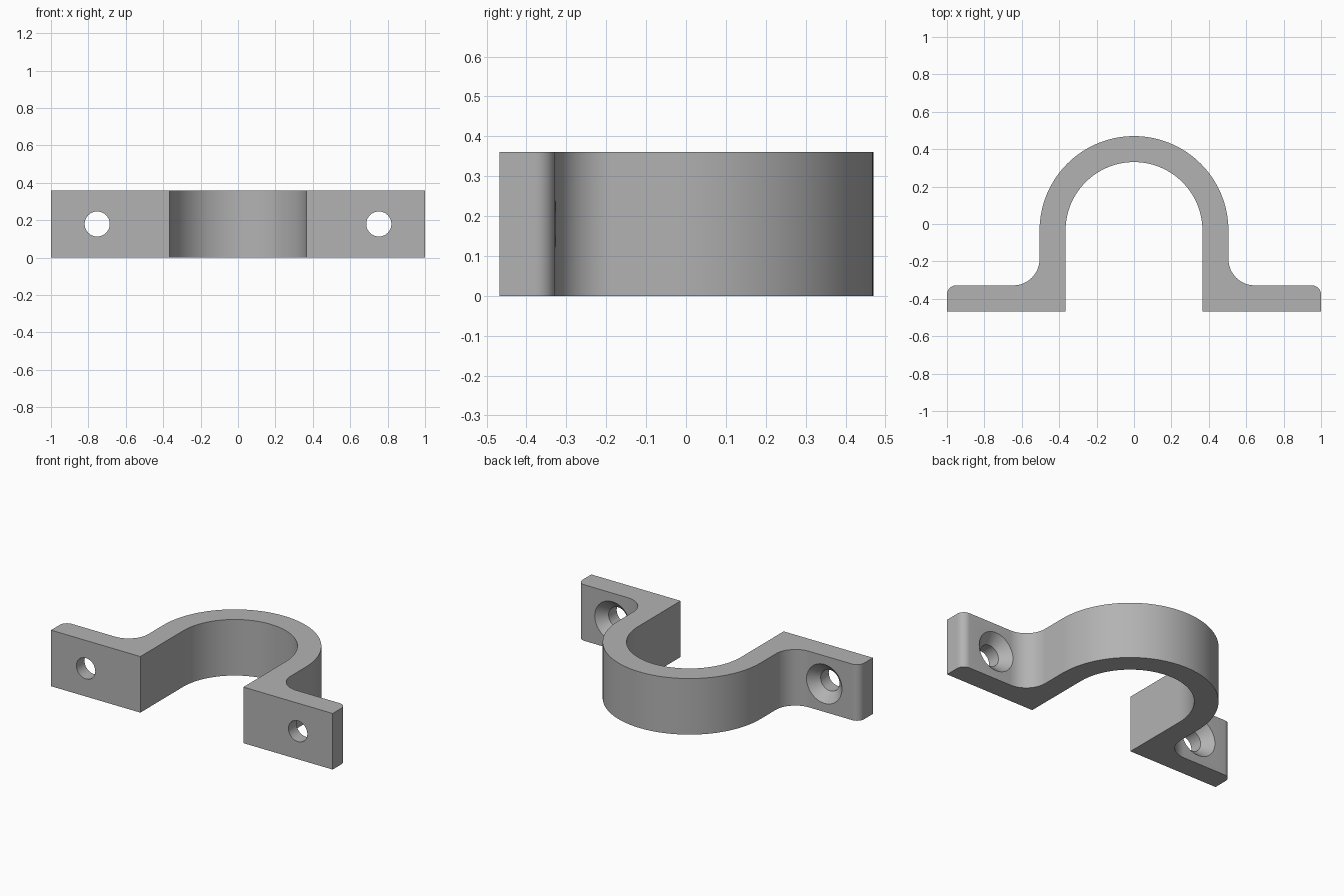
import bpy, bmesh, math
from math import cos, sin, radians

cube = bpy.data.objects.get("Cube")
if cube:
    bpy.data.objects.remove(cube, do_unlink=True)

HEIGHT = 0.36
WALL = 0.14
R_OUT, R_IN = 0.505, 0.366
ARC_Y, BASE_Y = -0.035, -0.468
FLANGE_Y = BASE_Y + WALL
FILLET, CORNER = 0.14, 0.05
HOLE_X, HOLE_R, SINK_R = 0.753, 0.067, 0.125

steel = bpy.data.materials.new("plain_grey")
steel.use_nodes = True
grey = (0.45, 0.45, 0.45, 1)
steel.diffuse_color = grey
steel.node_tree.nodes["Principled BSDF"].inputs["Base Color"].default_value = grey


def arc(cx, cy, r, start, end, steps):
    angles = [radians(start + (end - start) * i / steps) for i in range(steps + 1)]
    return [(cx + r * cos(a), cy + r * sin(a)) for a in angles]


def make_object(name, bm):
    bmesh.ops.recalc_face_normals(bm, faces=bm.faces)
    mesh = bpy.data.meshes.new(name)
    bm.to_mesh(mesh)
    bm.free()
    obj = bpy.data.objects.new(name, mesh)
    bpy.context.collection.objects.link(obj)
    mesh.materials.append(steel)
    return obj


# Clamp outline: right flange edge, fillet and leg, mirrored round the arch
side = [(1, BASE_Y)]
side += arc(1 - CORNER, FLANGE_Y - CORNER, CORNER, 0, 90, 10)
side += arc(R_OUT + FILLET, FLANGE_Y + FILLET, FILLET, 270, 180, 16)
outline = side + arc(0, ARC_Y, R_OUT, 0, 180, 64)
outline += [(-x, y) for x, y in reversed(side)]
outline += [(-R_IN, BASE_Y)] + arc(0, ARC_Y, R_IN, 180, 0, 64) + [(R_IN, BASE_Y)]

bm = bmesh.new()
face = bm.faces.new([bm.verts.new((x, y, 0)) for x, y in outline])
top = bmesh.ops.extrude_face_region(bm, geom=[face])["geom"]
bmesh.ops.translate(bm, vec=(0, 0, HEIGHT),
                    verts=[v for v in top if isinstance(v, bmesh.types.BMVert)])
clamp = make_object("pipe_clamp", bm)


# Countersunk screw hole cutter, turned around the y direction
def screw_cutter(name, x):
    extra = 0.02
    profile = [(BASE_Y - extra, HOLE_R), (FLANGE_Y - (SINK_R - HOLE_R), HOLE_R),
               (FLANGE_Y, SINK_R), (FLANGE_Y + extra, SINK_R + extra)]
    n = 48
    bm = bmesh.new()
    rings = []
    for y, r in profile:
        rings.append([bm.verts.new((x + px, y, HEIGHT / 2 + pz))
                      for px, pz in arc(0, 0, r, 0, 360, n)[:-1]])
    for a, b in zip(rings, rings[1:]):
        for i in range(n):
            j = (i + 1) % n
            bm.faces.new((a[i], a[j], b[j], b[i]))
    bm.faces.new(rings[0])
    bm.faces.new(rings[-1])
    return make_object(name, bm)


bpy.context.view_layer.objects.active = clamp
for name, x in (("left_hole_cutter", HOLE_X), ("right_hole_cutter", -HOLE_X)):
    cutter = screw_cutter(name, x)
    cutter.hide_render = True
    mod = clamp.modifiers.new(name, "BOOLEAN")
    mod.operation = "DIFFERENCE"
    mod.solver = "EXACT"
    mod.object = cutter
    bpy.ops.object.modifier_apply(modifier=mod.name)
    bpy.data.objects.remove(cutter, do_unlink=True)

# Smooth curved walls, keep hard edges
bpy.ops.object.select_all(action="DESELECT")
clamp.select_set(True)
bpy.ops.object.shade_smooth_by_angle(angle=radians(30))
